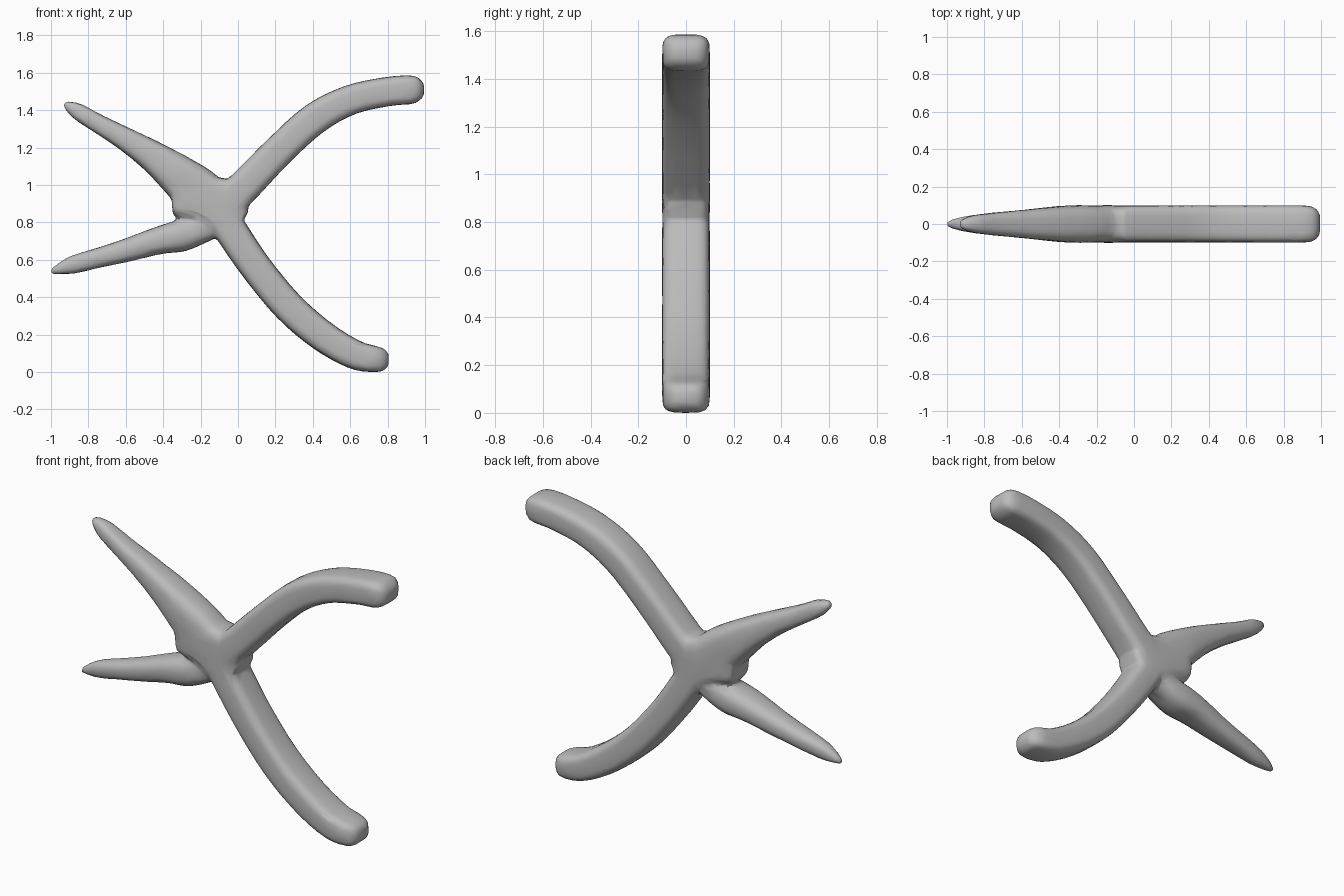
import bpy, bmesh, math
from mathutils import Vector

if "Cube" in bpy.data.objects:
    bpy.data.objects.remove(bpy.data.objects["Cube"])

grey = bpy.data.materials.new("plain grey")
grey.use_nodes = True
COLOUR = (0.5, 0.5, 0.5, 1)
grey.diffuse_color = COLOUR
grey.node_tree.nodes["Principled BSDF"].inputs["Base Color"].default_value = COLOUR

SIDES, STEPS = 24, 4


def spline(a, b, c, d, t):
    """Catmull-Rom point between b and c."""
    return 0.5 * (2 * b + (c - a) * t + (2 * a - 5 * b + 4 * c - d) * t * t
                  + (3 * b - a - 3 * c + d) * t ** 3)


def power(v, p):
    return math.copysign(abs(v) ** p, v)


def limb(bm, stations, squareness):
    """Sweep a rounded box section; stations are x, z, half width, half depth."""
    s = [Vector(p) for p in stations]
    s = [2 * s[0] - s[1]] + s + [2 * s[-1] - s[-2]]
    path = [spline(*s[i:i + 4], k / STEPS) for i in range(len(s) - 3) for k in range(STEPS)]
    path.append(s[-2])
    rings = []
    for i, p in enumerate(path):
        a, b = path[max(i - 1, 0)], path[min(i + 1, len(path) - 1)]
        along = Vector((b[0] - a[0], 0, b[1] - a[1])).normalized()
        across = Vector((-along.z, 0, along.x))
        ring = []
        for k in range(SIDES):
            ang = math.tau * k / SIDES
            u = power(math.cos(ang), squareness) * max(p[2], 0.005)
            v = power(math.sin(ang), squareness) * max(p[3], 0.005)
            ring.append(bm.verts.new(Vector((p[0], v, p[1])) + across * u))
        rings.append(ring)
    for r, q in zip(rings, rings[1:]):
        for k in range(SIDES):
            n = (k + 1) % SIDES
            bm.faces.new((r[k], r[n], q[n], q[k]))
    bm.faces.new(rings[0][::-1])
    bm.faces.new(rings[-1])


bm = bmesh.new()

# long curved upper arm
limb(bm, [(-.16, .82, .09, .1), (.0, .96, .09, .1), (.22, 1.185, .085, .1),
          (.41, 1.355, .085, .1), (.6, 1.455, .08, .1), (.8, 1.5, .078, .1),
          (.93, 1.51, .076, .098), (.975, 1.51, .055, .08), (.995, 1.51, .03, .05)], .5)
# long curved lower arm
limb(bm, [(-.16, .95, .09, .1), (-.03, .745, .088, .1), (.1, .555, .085, .1),
          (.27, .35, .085, .1), (.45, .195, .083, .1), (.62, .095, .078, .1),
          (.73, .07, .07, .098), (.78, .068, .058, .08), (.805, .068, .03, .05)], .5)
# tapered upper leg with a broad root
limb(bm, [(-.1, .87, .12, .1), (-.22, .97, .13, .1), (-.33, 1.06, .11, .1),
          (-.45, 1.15, .085, .09), (-.6, 1.245, .063, .075), (-.75, 1.33, .05, .06),
          (-.85, 1.39, .045, .048), (-.91, 1.425, .025, .03), (-.93, 1.437, .01, .015)], .65)
# tapered lower leg
limb(bm, [(-.1, .775, .05, .06), (-.18, .765, .07, .09), (-.3, .73, .085, .1),
          (-.42, .705, .074, .095), (-.6, .65, .062, .075), (-.75, .61, .053, .062),
          (-.88, .575, .048, .045), (-.96, .55, .028, .028), (-1.0, .532, .012, .012)], .75)
# flat body where the limbs meet
limb(bm, [(-.355, .93, .08, .07), (-.33, .93, .095, .093), (-.2, .92, .125, .1),
          (-.08, .88, .15, .1), (.02, .84, .06, .09), (.04, .83, .03, .06)], .5)
bmesh.ops.recalc_face_normals(bm, faces=bm.faces)

mesh = bpy.data.meshes.new("limbed body")
bm.to_mesh(mesh)
bm.free()
mesh.materials.append(grey)
body = bpy.data.objects.new("limbed_body", mesh)
bpy.context.collection.objects.link(body)

# fuse the limbs into one skin, soften the joints, then thin to loose facets
fuse = body.modifiers.new("fuse", "REMESH")
fuse.mode = "VOXEL"
fuse.voxel_size = 0.012
soften = body.modifiers.new("soften", "SMOOTH")
soften.factor, soften.iterations = 0.5, 6
thin = body.modifiers.new("thin", "DECIMATE")
thin.ratio = 0.08

bpy.context.view_layer.objects.active = body
body.select_set(True)
for m in list(body.modifiers):
    bpy.ops.object.modifier_apply(modifier=m.name)

# rest on the ground
low = min(v.co.z for v in body.data.vertices)
for v in body.data.vertices:
    v.co.z -= low
bpy.ops.object.shade_smooth_by_angle(angle=math.radians(40))
